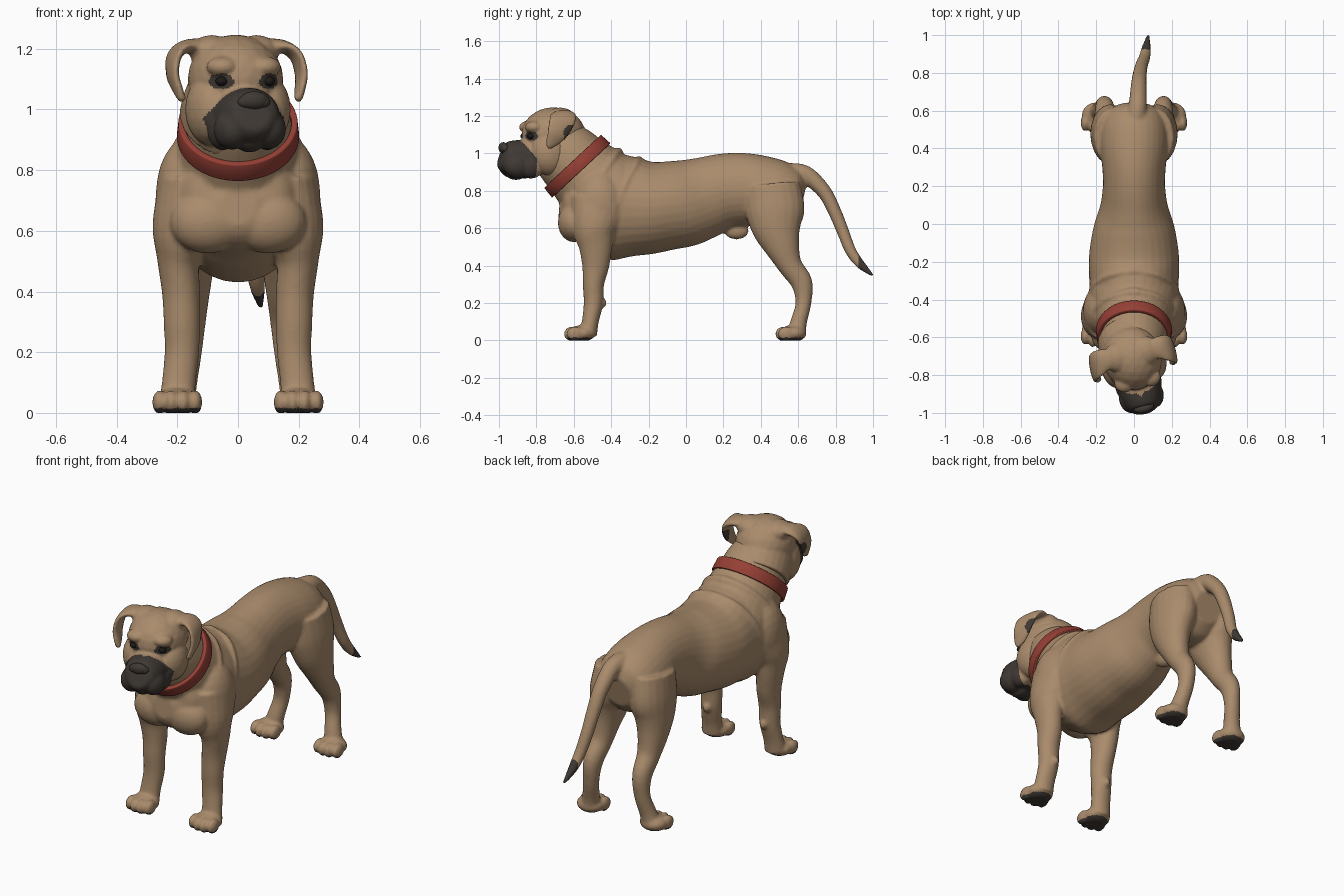
import bpy, bmesh, math
from mathutils import Matrix, Vector

if "Cube" in bpy.data.objects:
    bpy.data.objects.remove(bpy.data.objects["Cube"])


def material(name, rgb):
    m = bpy.data.materials.new(name)
    m.use_nodes = True
    m.diffuse_color = (*rgb, 1)
    m.node_tree.nodes["Principled BSDF"].inputs["Base Color"].default_value = (*rgb, 1)
    return m


FAWN = material("fawn coat", (0.40, 0.26, 0.15))
DARK = material("dark mask", (0.05, 0.041, 0.034))
RED = material("red leather", (0.30, 0.05, 0.035))
BLACK = material("black eye", (0.012, 0.01, 0.009))


def spline(rows, sub=4):
    """Smooth interpolation through rows of numbers."""
    out = []
    for i in range(len(rows) - 1):
        p = [Vector(rows[min(max(i + k, 0), len(rows) - 1)]) for k in (-1, 0, 1, 2)]
        for s in range(sub):
            t = s / sub
            out.append(p[1] + (p[2] - p[0]) * (t / 2)
                       + (p[0] * 2 - p[1] * 5 + p[2] * 4 - p[3]) * (t * t / 2)
                       + (p[1] * 3 - p[0] - p[2] * 3 + p[3]) * (t ** 3 / 2))
    return out + [Vector(rows[-1])]


def loft(bm, rows, side=(1, 0, 0), both=False, seg=20):
    """Closed tube through rows of x, y, z, half width, half depth."""
    rows = spline(rows)
    pos = [Vector(r[:3]) for r in rows]
    for sign in (1, -1) if both else (1,):
        rings = []
        for i, r in enumerate(rows):
            t = (pos[min(i + 1, len(pos) - 1)] - pos[max(i - 1, 0)]).normalized()
            u = Vector(side)
            u = (u - t * u.dot(t)).normalized()
            v = t.cross(u)
            ring = []
            for k in range(seg):
                a = math.tau * k / seg
                p = pos[i] + u * r[3] * math.cos(a) + v * r[4] * math.sin(a)
                ring.append(bm.verts.new((p.x * sign, p.y, p.z)))
            rings.append(ring)
        for a, b in zip(rings, rings[1:]):
            for k in range(seg):
                n = (k + 1) % seg
                bm.faces.new((a[k], a[n], b[n], b[k]))
        bm.faces.new(rings[0])
        bm.faces.new(rings[-1])


def ball(bm, centre, radii, both=False):
    for sign in (1, -1) if both else (1,):
        c = (centre[0] * sign, centre[1], centre[2])
        bmesh.ops.create_icosphere(bm, subdivisions=3, radius=1,
                                   matrix=Matrix.Translation(c) @ Matrix.Diagonal((*radii, 1)))


def make(name, bm, mats):
    bmesh.ops.recalc_face_normals(bm, faces=bm.faces)
    me = bpy.data.meshes.new(name)
    bm.to_mesh(me)
    bm.free()
    for m in mats:
        me.materials.append(m)
    me.shade_smooth()
    ob = bpy.data.objects.new(name, me)
    bpy.context.collection.objects.link(ob)
    return ob


def fuse(ob, voxel, smooth):
    """Melt overlapping shapes into one continuous skin."""
    mats = list(ob.data.materials)
    r = ob.modifiers.new("fuse", 'REMESH')
    r.mode, r.voxel_size = 'VOXEL', voxel
    s = ob.modifiers.new("soften", 'SMOOTH')
    s.factor, s.iterations = 0.5, smooth
    dg = bpy.context.evaluated_depsgraph_get()
    me = bpy.data.meshes.new_from_object(ob.evaluated_get(dg))
    ob.modifiers.clear()
    ob.data = me
    me.materials.clear()
    for m in mats:
        me.materials.append(m)
    me.shade_smooth()
    return me


# torso, chest and neck
bm = bmesh.new()
torso = [(-.68, .68, .06, .06), (-.64, .68, .16, .14), (-.55, .70, .215, .22),
         (-.42, .715, .235, .285), (-.3, .715, .237, .27), (-.2, .71, .24, .25),
         (-.1, .72, .23, .237), (0, .735, .21, .232), (.1, .765, .178, .217),
         (.2, .797, .165, .202), (.3, .806, .168, .197), (.4, .80, .18, .188),
         (.5, .775, .18, .183), (.58, .76, .155, .155), (.625, .75, .09, .09)]
loft(bm, [(0, *r) for r in torso], seg=32)
loft(bm, [(0, -.36, .72, .24, .25), (0, -.43, .78, .235, .245), (0, -.51, .86, .205, .215),
          (0, -.585, .935, .18, .192), (0, -.65, 1.0, .165, .178), (0, -.71, 1.06, .14, .15)], seg=32)
ball(bm, (.165, -.46, .71), (.107, .14, .2), True)
ball(bm, (.1, -.6, .63), (.125, .085, .105), True)
ball(bm, (0, .27, .585), (.035, .065, .045))

# loose skin folds over the shoulders
loft(bm, [(0, -.25, .965, .02, .022), (.12, -.27, .935, .02, .022), (.2, -.32, .84, .018, .02),
          (.235, -.37, .72, .01, .01)], (0, 1, 0), True, 10)
loft(bm, [(0, -.36, 1.01, .025, .025), (.12, -.39, .97, .022, .025), (.2, -.46, .87, .018, .02),
          (.2, -.56, .77, .01, .01)], (0, 1, 0), True, 10)

# front legs
loft(bm, [(.165, -.46, .74, .1, .16), (.185, -.49, .6, .098, .12), (.196, -.483, .5, .07, .09),
          (.188, -.483, .4, .063, .073), (.185, -.495, .3, .06, .057), (.185, -.495, .2, .057, .052),
          (.195, -.512, .1, .056, .045), (.2, -.525, .03, .06, .05)], both=True)
ball(bm, (.18, -.445, .2), (.022, .022, .025), True)

# hind legs with bent hocks
loft(bm, [(.11, .46, .83, .1, .15), (.125, .475, .7, .105, .16), (.14, .485, .6, .092, .133),
          (.15, .515, .5, .075, .095), (.152, .557, .4, .06, .065), (.155, .618, .31, .05, .058),
          (.162, .628, .2, .043, .042), (.18, .603, .1, .046, .044),
          (.195, .59, .03, .055, .05)], both=True)

# paws with four toes each
for x, y in ((.2, -.565), (.2, .565)):
    ball(bm, (x, y + .01, .038), (.077, .07, .045), True)
    for k in (-1.5, -.5, .5, 1.5):
        ball(bm, (x + .039 * k, y - .045 + .007 * k * k, .035), (.024, .045, .04), True)

# tail
loft(bm, [(.01, .55, .89, .06, .06), (.02, .64, .885, .048, .05), (.025, .735, .80, .042, .04),
          (.03, .79, .70, .038, .036), (.04, .84, .58, .034, .033), (.055, .88, .48, .031, .03),
          (.065, .93, .41, .025, .025), (.075, 1.0, .345, .008, .008)], seg=14)

body = make("body", bm, (FAWN, DARK))
me = fuse(body, 0.009, 4)
for v in me.vertices:
    v.co.z = max(v.co.z, 0)
for p in me.polygons:
    c = p.center
    pads = c.z < 0.016
    tail_tip = c.y > 0.925
    p.material_index = int(pads or tail_tip)

# head, built straight and then turned a little to its left
turn = (Matrix.Translation((-.015, -.68, 0)) @ Matrix.Rotation(math.radians(13), 4, 'Z')
        @ Matrix.Translation((0, .68, 0)))
bm = bmesh.new()
ball(bm, (0, -.71, 1.10), (.157, .172, .147))
loft(bm, [(0, -.61, .96, .165, .175), (0, -.66, 1.01, .163, .175), (0, -.72, 1.07, .15, .16)], seg=28)
ball(bm, (.09, -.745, 1.0), (.085, .11, .12), True)
ball(bm, (.07, -.83, 1.14), (.055, .05, .035), True)
ball(bm, (.075, -.69, 1.19), (.075, .08, .055), True)

# muzzle, hanging lips and chin
loft(bm, [(0, -.76, .985, .11, .10), (0, -.85, .975, .11, .10), (0, -.93, .975, .1, .095),
          (0, -.98, .98, .08, .08), (0, -.998, .985, .05, .05)], seg=24)
ball(bm, (.06, -.92, .935), (.06, .075, .068), True)
ball(bm, (.075, -.85, .93), (.05, .07, .065), True)
ball(bm, (0, -.915, .9), (.05, .06, .042))

# folded ears
loft(bm, [(.1, -.69, 1.205, .05, .03), (.165, -.69, 1.207, .065, .022), (.205, -.71, 1.175, .07, .018),
          (.217, -.735, 1.115, .06, .016), (.205, -.765, 1.06, .036, .015),
          (.195, -.785, 1.03, .012, .012)], (0, 1, 0), True)

head = make("head", bm, (FAWN, DARK))
me = fuse(head, 0.0075, 3)


def inside(p, centre, radii):
    q = (abs(p.x) - centre[0], p.y - centre[1], p.z - centre[2])
    return sum((a / b) ** 2 for a, b in zip(q, radii)) < 1


for p in me.polygons:
    c = p.center
    mask = c.y < -.83 - .7 * max(0, c.z - .97) and c.z < 1.07 and abs(c.x) < .14
    eye_patch = inside(c, (.083, -.86, 1.093), (.042, .06, .026))
    ear_patch = inside(c, (.21, -.67, 1.11), (.05, .04, .045))
    p.material_index = int(mask or eye_patch or ear_patch)
me.transform(turn)

# nose and eyes
bm = bmesh.new()
ball(bm, (0, -.985, 1.03), (.048, .024, .03))
ball(bm, (.025, -.98, 1.025), (.03, .022, .022), True)
nose = make("nose", bm, (DARK,))
nose.data.transform(turn)
bm = bmesh.new()
ball(bm, (.08, -.852, 1.093), (.02, .02, .016), True)
eyes = make("eyes", bm, (BLACK,))
eyes.data.transform(turn)

# collar band
bm = bmesh.new()
axis, up = Vector((0, -.68, .73)), Vector((0, .73, .68))
band = [(-.034, -.012), (-.034, .012), (.034, .006), (.034, -.014)]
rings = []
for i in range(64):
    a = math.tau * i / 64
    rings.append([bm.verts.new(Vector((0, -.583, .933)) + axis * h
                               + Vector(((.19 + r) * math.cos(a), 0, 0))
                               + up * (.202 + r) * math.sin(a)) for h, r in band])
for i, a in enumerate(rings):
    b = rings[(i + 1) % len(rings)]
    for k in range(4):
        bm.faces.new((a[k], a[k - 1], b[k - 1], b[k]))
collar = make("collar", bm, (RED,))
bevel = collar.modifiers.new("rounded edge", 'BEVEL')
bevel.width, bevel.segments = 0.004, 2
